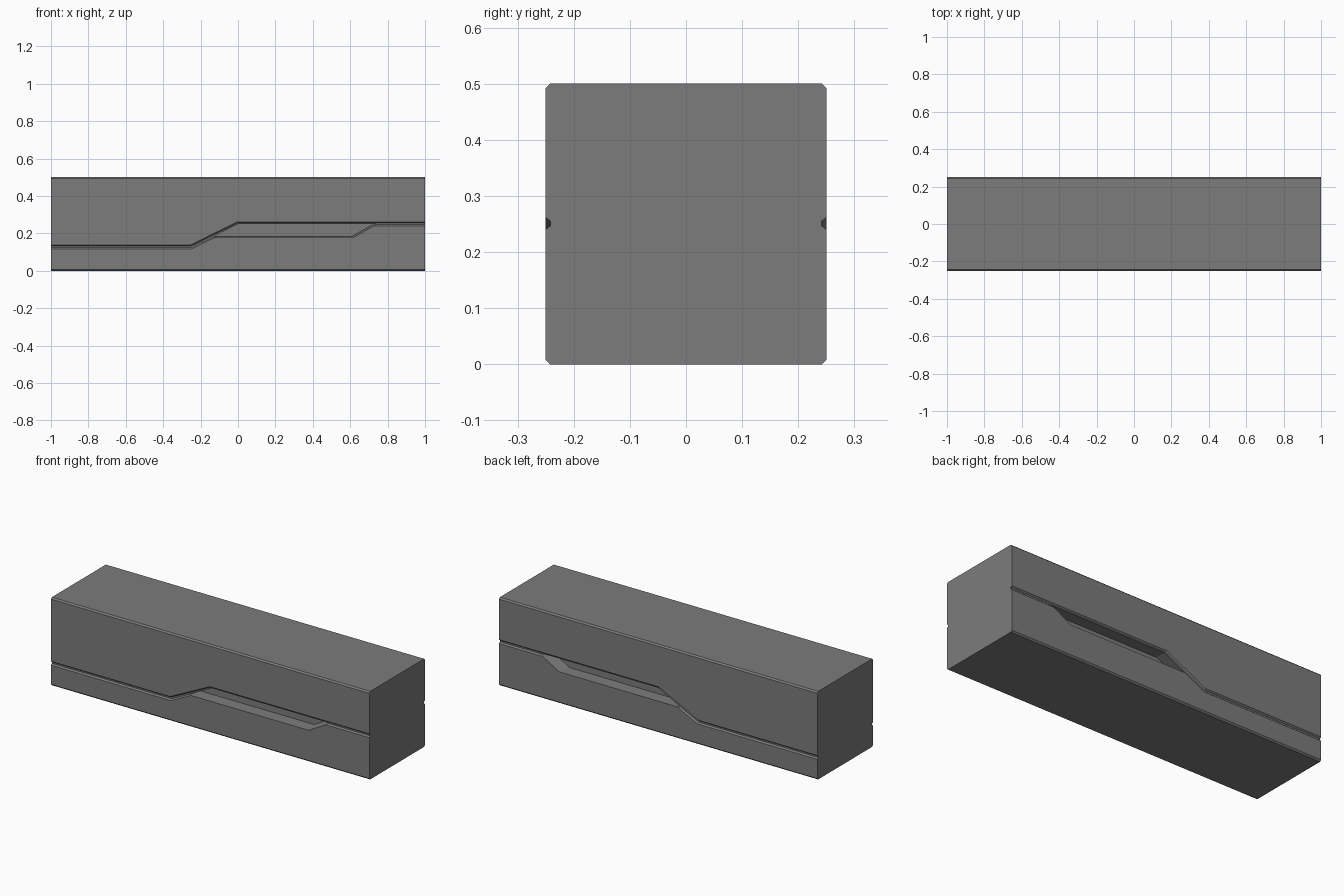
import bpy, bmesh
from mathutils import Vector

if "Cube" in bpy.data.objects:
    bpy.data.objects.remove(bpy.data.objects["Cube"])


def make_object(name, sections):
    """Skin a closed solid through equal-length loops of points."""
    bm = bmesh.new()
    loops = [[bm.verts.new(p) for p in s] for s in sections]
    n = len(loops[0])
    for a, b in zip(loops, loops[1:]):
        for i in range(n):
            j = (i + 1) % n
            bm.faces.new((a[i], a[j], b[j], b[i]))
    bm.faces.new(loops[0])
    bm.faces.new(loops[-1])
    bmesh.ops.recalc_face_normals(bm, faces=bm.faces)
    mesh = bpy.data.meshes.new(name)
    bm.to_mesh(mesh)
    bm.free()
    obj = bpy.data.objects.new(name, mesh)
    bpy.context.collection.objects.link(obj)
    return obj


def cut(target, cutter):
    """Subtract the cutter, then discard it."""
    cutter.hide_render = True
    mod = target.modifiers.new("cut", 'BOOLEAN')
    mod.operation = 'DIFFERENCE'
    mod.solver = 'EXACT'
    mod.object = cutter
    bpy.context.view_layer.objects.active = target
    bpy.ops.object.modifier_apply(modifier=mod.name)
    bpy.data.objects.remove(cutter)


# Long dark block with chamfered lengthwise edges
W, H, C = 0.25, 0.5, 0.008
outline = [(-W + C, 0), (W - C, 0), (W, C), (W, H - C),
           (W - C, H), (-W + C, H), (-W, H - C), (-W, C)]
block = make_object("block", [[(x, y, z) for y, z in outline] for x in (-1, 1)])
dark = bpy.data.materials.new("dark_grey")
dark.diffuse_color = (0.2, 0.2, 0.2, 1)
dark.use_nodes = True
dark.node_tree.nodes["Principled BSDF"].inputs["Base Color"].default_value = dark.diffuse_color
block.data.materials.append(dark)

# Paths in the x-z plane
groove_path = [(-1.1, 0.128), (-0.25, 0.128), (0, 0.251), (1.1, 0.251)]
pocket_outer = [(-0.135, 0.18), (0.62, 0.18), (0.745, 0.251), (0.005, 0.251)]
pocket_inner = [(-0.135, 0.182), (0.605, 0.182), (0.727, 0.251), (0.005, 0.251)]
# Groove cross-section: (offset across the path, depth into the block)
groove_profile = [(-0.019, -0.01), (-0.004, 0.0085), (0.004, 0.0085), (0.019, -0.01)]


def groove_sections(side):
    pts = [Vector(p) for p in groove_path]
    dirs = [(b - a).normalized() for a, b in zip(pts, pts[1:])]
    sections = []
    for i, p in enumerate(pts):
        d0, d1 = dirs[max(i - 1, 0)], dirs[min(i, len(dirs) - 1)]
        n0, n1 = Vector((-d0.y, d0.x)), Vector((-d1.y, d1.x))
        m = (n0 + n1).normalized()
        m /= m.dot(n0)
        sections.append([(p.x + m.x * o, side * (W - d), p.y + m.y * o)
                         for o, d in groove_profile])
    return sections


# Matching finger pocket and parting groove on front and back
for side in (-1, 1):
    cut(block, make_object("pocket_cutter", [
        [(x, side * y, z) for x, z in loop]
        for loop, y in ((pocket_outer, W + 0.02), (pocket_outer, W),
                        (pocket_inner, W - 0.07))]))
    cut(block, make_object("groove_cutter", groove_sections(side)))
